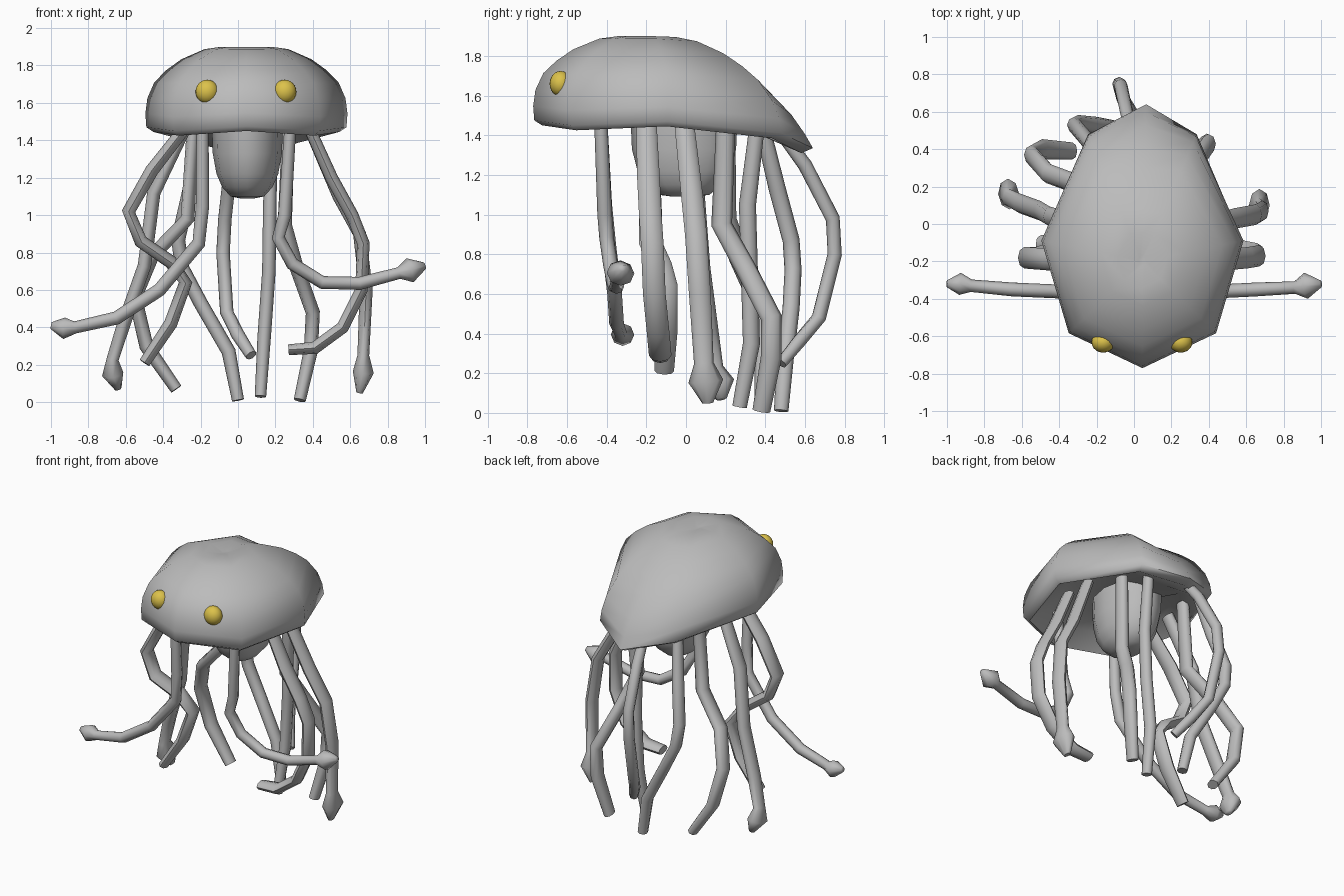
import bpy
import math
from mathutils import Vector

cube = bpy.data.objects.get("Cube")
if cube:
    bpy.data.objects.remove(cube)


def material(name, color):
    m = bpy.data.materials.new(name)
    m.use_nodes = True
    m.diffuse_color = (*color, 1)
    m.node_tree.nodes["Principled BSDF"].inputs["Base Color"].default_value = (*color, 1)
    return m


GRAY = material("soft gray", (0.5, 0.5, 0.5))
YELLOW = material("eye yellow", (0.72, 0.54, 0.07))


def finish(obj, mat, angle):
    obj.data.materials.append(mat)
    bpy.ops.object.select_all(action='DESELECT')
    obj.select_set(True)
    bpy.context.view_layer.objects.active = obj
    bpy.ops.object.shade_smooth_by_angle(angle=math.radians(angle))


def loft(name, rings, angle):
    """Skin a list of equal-sized rings and close both ends."""
    n = len(rings[0])
    verts = [v for ring in rings for v in ring]
    faces = [(r * n + i, r * n + (i + 1) % n, (r + 1) * n + (i + 1) % n, (r + 1) * n + i)
             for r in range(len(rings) - 1) for i in range(n)]
    for start, ring in ((0, rings[0]), (len(verts) - n, rings[-1])):
        verts.append(sum((Vector(v) for v in ring), Vector()) / n)
        tip = len(verts) - 1
        for i in range(n):
            a, b = start + i, start + (i + 1) % n
            faces.append((b, a, tip) if start == 0 else (a, b, tip))
    mesh = bpy.data.meshes.new(name)
    mesh.from_pydata(verts, [], faces)
    mesh.update()
    obj = bpy.data.objects.new(name, mesh)
    bpy.context.collection.objects.link(obj)
    finish(obj, GRAY, angle)


# Cap: eight-sided bell, rounded at the front and sloping to a tail point
MID = 0.045
APEX = Vector((MID, -0.2, 1.9))
half_rim = [(0, -0.765, 1.475), (0.39, -0.58, 1.45), (0.535, -0.09, 1.47),
            (0.29, 0.48, 1.41), (0.02, 0.64, 1.335)]
left = [Vector((MID + x, y, z)) for x, y, z in half_rim]
right = [Vector((MID - x, y, z)) for x, y, z in half_rim[3:0:-1]]
rim = left + right
slope = [0, 0, 0, 0.45, 1, 0.45, 0, 0]
round_profile = [(1, 0), (1.01, 0.17), (0.99, 0.36), (0.92, 0.56), (0.8, 0.71),
                 (0.65, 0.845), (0.42, 0.97), (0.25, 1.0), (0.04, 0.96)]
tail_profile = [(1, 0), (0.95, 0.13), (0.87, 0.3), (0.72, 0.53), (0.6, 0.67),
                (0.47, 0.8), (0.32, 0.92), (0.18, 0.98), (0.04, 0.96)]


def cap_point(p, out, height):
    c = p.lerp(APEX, 1 - out)
    c.z = p.z + (APEX.z - p.z) * height
    return c


cap_rings = []
# Hollow underside, from the middle out to the lip
for out, dz in ((0.3, 0.09), (0.7, 0.06), (0.93, -0.025)):
    cap_rings.append([cap_point(p, out, 0) + Vector((0, 0, dz)) for p in rim])
for (ro, rh), (to, th) in zip(round_profile, tail_profile):
    cap_rings.append([cap_point(p, ro + (to - ro) * s, rh + (th - rh) * s)
                      for p, s in zip(rim, slope)])
loft("cap", cap_rings, 62)

# Bulb hanging below the cap
bulb_profile = [(0.04, 1.09), (0.09, 1.1), (0.135, 1.15), (0.165, 1.22), (0.185, 1.33), (0.19, 1.49)]
loft("underside_bulb", [[(0.05 + r * math.cos(a), -0.01 + 1.42 * r * math.sin(a), z)
                         for a in (math.tau * i / 12 for i in range(12))]
                        for r, z in bulb_profile], 60)

# Eyes
for name, x in (("left_eye", 0.25), ("right_eye", -0.165)):
    bpy.ops.mesh.primitive_uv_sphere_add(segments=20, ring_count=12, radius=0.062,
                                         location=(x, -0.632, 1.66))
    eye = bpy.context.object
    eye.name = name
    eye.scale = (1, 0.9, 1.03)
    finish(eye, YELLOW, 60)


def tentacle(name, path, thin, wide, club=0):
    """Sweep an oval along the path; the wide axis follows y. A club is a diamond tip."""
    pts = [Vector(p) for p in path]
    size = [1.0] * len(pts)
    size[0] = 0.9
    size[-1] = 0.85
    if club:
        size[-3:] = [0.9, club, 0.5]
    rings = []
    for i, p in enumerate(pts):
        t = (pts[min(i + 1, len(pts) - 1)] - pts[max(i - 1, 0)]).normalized()
        u = Vector((0, 1, 0))
        u = (u - t * u.dot(t)).normalized()
        v = t.cross(u)
        rings.append([p + size[i] * (u * wide * math.cos(a) + v * thin * math.sin(a))
                      for a in (math.tau * k / 8 for k in range(8))])
    loft(name, rings, 65)


# Two long feelers with diamond tips
tentacle("right_feeler", [(-.19, -.43, 1.48), (-.19, -.41, 1.05), (-.21, -.39, .85), (-.42, -.36, .6),
                          (-.65, -.35, .45), (-.87, -.33, .4), (-.93, -.32, .395), (-1, -.32, .41)],
         .036, .037, 1.6)
tentacle("left_feeler", [(.28, -.43, 1.48), (.25, -.41, 1.0), (.215, -.4, .88), (.29, -.38, .74),
                         (.45, -.36, .64), (.65, -.35, .635), (.86, -.34, .69), (.92, -.33, .705),
                         (1, -.32, .73)], .035, .037, 1.9)
# Wide side tentacles
tentacle("right_front_tentacle", [(-.28, -.2, 1.47), (-.46, -.19, 1.24), (-.585, -.18, 1.02),
                                  (-.52, -.18, .86), (-.36, -.13, .75), (-.28, -.1, .64),
                                  (-.36, -.1, .42), (-.5, -.11, .21)], .036, .058)
tentacle("left_front_tentacle", [(.38, -.2, 1.47), (.5, -.19, 1.2), (.61, -.18, 1.0), (.67, -.17, .85),
                                 (.66, -.16, .6), (.56, -.14, .4), (.41, -.13, .29), (.27, -.13, .28)],
         .034, .057)
tentacle("right_middle_tentacle", [(-.28, 0, 1.47), (-.45, .04, 1.12), (-.5, .07, .73), (-.61, .11, .42),
                                   (-.67, .14, .23), (-.67, .16, .15), (-.64, .18, .07)], .036, .053, 1.6)
tentacle("left_middle_tentacle", [(.38, -.01, 1.47), (.54, .03, 1.1), (.65, .05, .9), (.685, .07, .6),
                                  (.67, .09, .25), (.67, .1, .16), (.65, .11, .05)], .035, .055, 1.6)
# Rear tentacles
tentacle("right_rear_tentacle", [(-.24, .2, 1.46), (-.27, .2, .98), (-.46, .27, .78), (-.55, .37, .56),
                                 (-.49, .4, .3), (-.33, .39, .07)], .038, .054)
tentacle("left_rear_tentacle", [(.27, .2, 1.46), (.25, .18, .95), (.31, .3, .73), (.4, .43, .48),
                                (.39, .43, .28), (.33, .38, .01)], .038, .053)
tentacle("right_back_tentacle", [(-.2, .38, 1.46), (-.26, .46, 1.13), (-.32, .53, .87), (-.3, .54, .72),
                                 (-.2, .53, .53), (-.05, .5, .27), (0, .48, .01)], .038, .043)
tentacle("left_back_tentacle", [(.18, .36, 1.46), (.17, .31, 1.05), (.165, .32, .7),
                                (.14, .33, .35), (.12, .27, .03)], .036, .043)
tentacle("tail_tentacle", [(-.01, .46, 1.44), (-.04, .6, 1.25), (-.07, .74, .98), (-.08, .75, .8),
                           (-.06, .67, .48), (0, .57, .36), (.07, .48, .25)], .036, .036)
